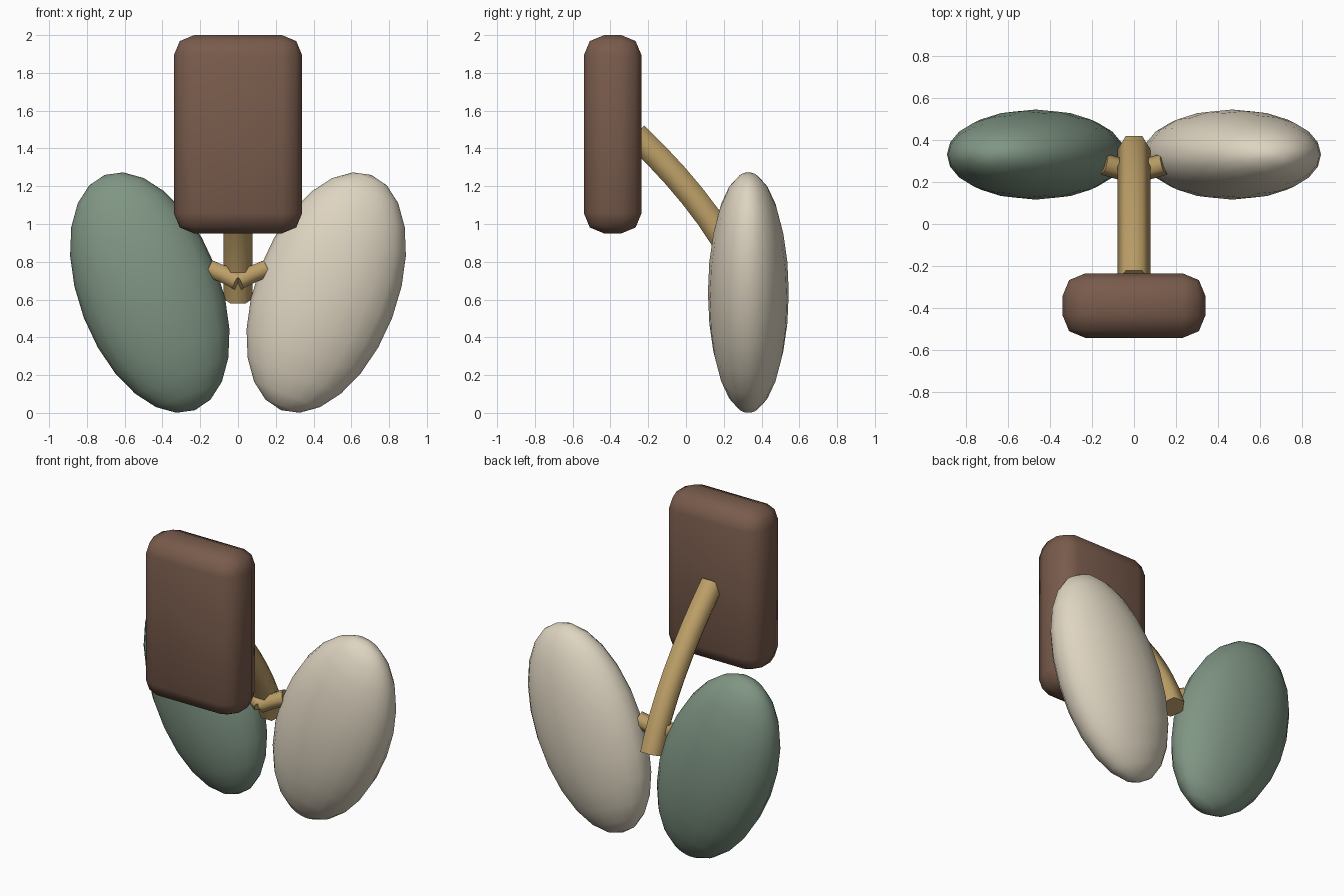
import bpy, bmesh, math
from mathutils import Vector, Matrix

if "Cube" in bpy.data.objects:
    bpy.data.objects.remove(bpy.data.objects["Cube"])


def material(name, rgb):
    m = bpy.data.materials.new(name)
    m.use_nodes = True
    m.diffuse_color = (*rgb, 1)
    m.node_tree.nodes["Principled BSDF"].inputs["Base Color"].default_value = (*rgb, 1)
    return m


brown = material("dark brown", (0.19, 0.105, 0.072))
tan = material("tan wood", (0.51, 0.35, 0.138))
green = material("sage green", (0.216, 0.305, 0.231))
cream = material("cream", (0.73, 0.66, 0.53))


def make_object(name, bm, mat):
    bmesh.ops.recalc_face_normals(bm, faces=bm.faces[:])
    mesh = bpy.data.meshes.new(name)
    bm.to_mesh(mesh)
    bm.free()
    mesh.materials.append(mat)
    ob = bpy.data.objects.new(name, mesh)
    bpy.context.collection.objects.link(ob)
    bpy.ops.object.select_all(action="DESELECT")
    ob.select_set(True)
    bpy.context.view_layer.objects.active = ob
    bpy.ops.object.shade_smooth_by_angle(angle=math.radians(65))
    return ob


def tube(name, p0, p1, p2, radius, steps, side_axis, mat):
    """Hexagonal tube swept along a quadratic curve."""
    p0, p1, p2 = Vector(p0), Vector(p1), Vector(p2)
    bm = bmesh.new()
    rings = []
    for i in range(steps + 1):
        t = i / steps
        centre = p0 * (1 - t) ** 2 + p1 * 2 * t * (1 - t) + p2 * t * t
        along = ((p1 - p0) * (1 - t) + (p2 - p1) * t).normalized()
        v = along.cross(Vector(side_axis)).normalized()
        u = v.cross(along)
        rings.append([bm.verts.new(centre + radius * (u * math.cos(k * math.pi / 3)
                                                      + v * math.sin(k * math.pi / 3)))
                      for k in range(6)])
    for a, b in zip(rings, rings[1:]):
        for k in range(6):
            n = (k + 1) % 6
            bm.faces.new((a[k], a[n], b[n], b[k]))
    bm.faces.new(rings[0])
    bm.faces.new(rings[-1])
    return make_object(name, bm, mat)


# Rounded upright block
bm = bmesh.new()
bmesh.ops.create_cube(bm, size=1, matrix=Matrix.Translation((0, -0.388, 1.475))
                      @ Matrix.Diagonal((0.68, 0.306, 1.05, 1)))
bmesh.ops.bevel(bm, geom=bm.edges[:], offset=0.108, segments=2, profile=0.5,
                affect="EDGES")
make_object("rounded_block", bm, brown)

# Curved main stem
tube("main_stem", (0, -0.268, 1.472), (0, 0.19, 1.04), (0, 0.355, 0.603),
     0.078, 8, (1, 0, 0), tan)

# Side branches and pods, one of each per side
for side, label, colour in ((1, "left", cream), (-1, "right", green)):
    tube(label + "_branch", (0, 0.24, 0.695), (side * 0.07, 0.265, 0.735),
         (side * 0.145, 0.285, 0.762), 0.052, 2, (0, 1, 0), tan)
    bm = bmesh.new()
    bmesh.ops.create_uvsphere(
        bm, u_segments=20, v_segments=12, radius=1,
        matrix=Matrix.Translation((side * 0.467, 0.33, 0.637))
        @ Matrix.Rotation(side * math.radians(21), 4, "Y")
        @ Matrix.Diagonal((0.374, 0.214, 0.667, 1)))
    make_object(label + "_pod", bm, colour)
